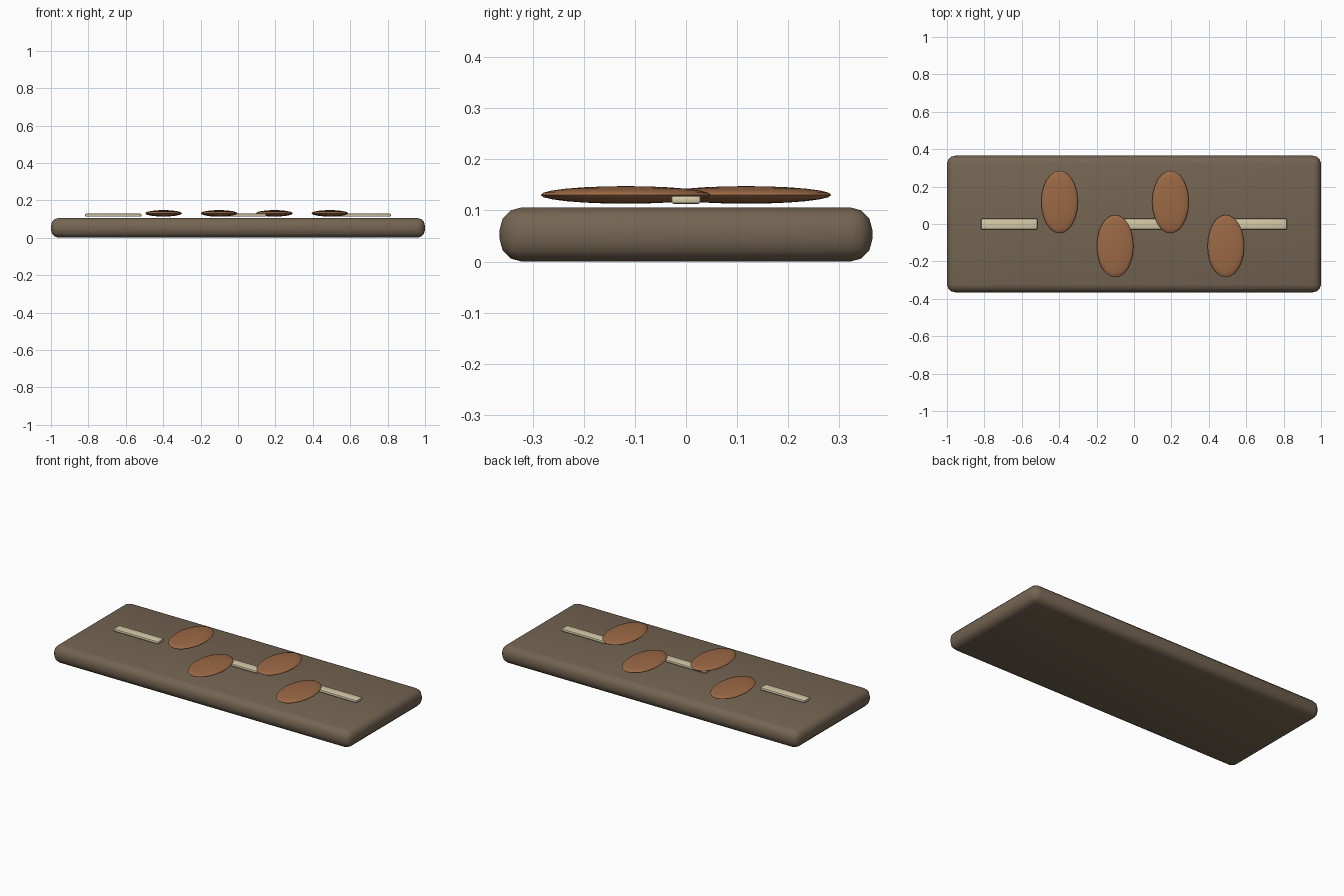
import bpy
import math

if "Cube" in bpy.data.objects:
    bpy.data.objects.remove(bpy.data.objects["Cube"])


def material(name, rgb):
    m = bpy.data.materials.new(name)
    m.diffuse_color = (*rgb, 1)
    m.use_nodes = True
    m.node_tree.nodes["Principled BSDF"].inputs["Base Color"].default_value = m.diffuse_color
    return m


SLATE = material("brown_grey", (0.175, 0.130, 0.085))
CLAY = material("warm_brown", (0.33, 0.14, 0.06))
CREAM = material("cream", (0.68, 0.60, 0.40))


def finish(obj, name, mat, angle):
    obj.name = name
    obj.data.materials.append(mat)
    bpy.ops.object.shade_smooth_by_angle(angle=math.radians(angle))


def rounded_box(name, size, centre, bevel, segments, mat):
    bpy.ops.mesh.primitive_cube_add(size=1, location=centre)
    obj = bpy.context.object
    obj.scale = size
    bpy.ops.object.transform_apply(location=False, rotation=False, scale=True)
    mod = obj.modifiers.new("rounded_edges", 'BEVEL')
    mod.width = bevel
    mod.segments = segments
    bpy.ops.object.modifier_apply(modifier=mod.name)
    finish(obj, name, mat, 40)


# Base slab with rounded edges
rounded_box("slab", (2.0, 0.73, 0.106), (0, 0, 0.053), 0.043, 3, SLATE)

# Three dashes along the centre line
for i, x in enumerate((-0.667, 0, 0.667)):
    rounded_box(f"dash_{i + 1}", (0.30, 0.058, 0.016), (x, 0, 0.121), 0.005, 2, CREAM)

# Four flattened oval pads, alternating sides
for i, x in enumerate((-0.398, -0.101, 0.195, 0.491)):
    y = 0.118 if i % 2 == 0 else -0.118
    bpy.ops.mesh.primitive_uv_sphere_add(segments=24, ring_count=12, radius=1,
                                         location=(x, y, 0.1305))
    pad = bpy.context.object
    pad.scale = (0.098, 0.167, 0.0172)
    bpy.ops.object.transform_apply(location=False, rotation=False, scale=True)
    finish(pad, f"oval_pad_{i + 1}", CLAY, 60)
